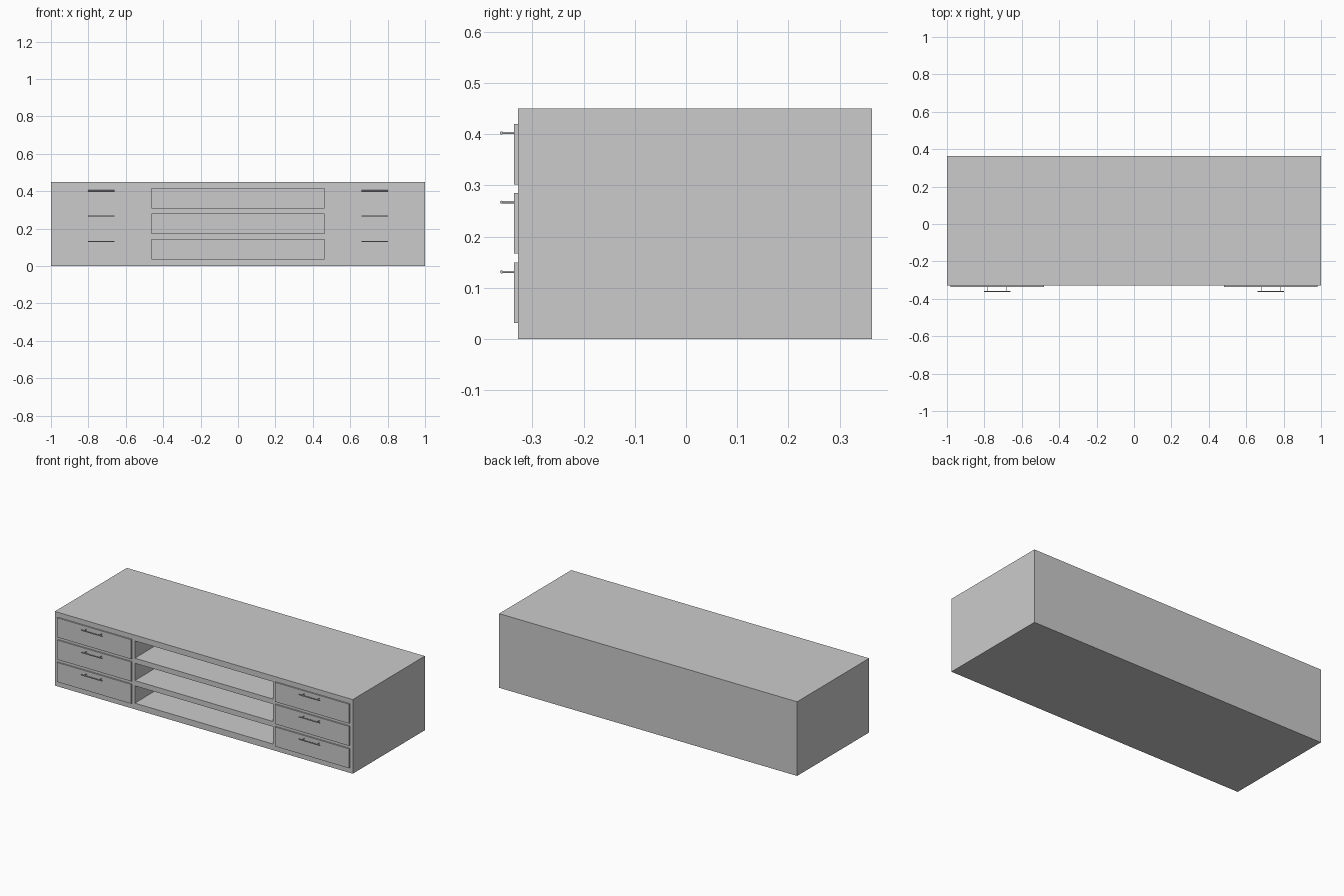
import bpy, bmesh, math
from mathutils import Matrix, Vector

if "Cube" in bpy.data.objects:
    bpy.data.objects.remove(bpy.data.objects["Cube"])

FRONT, BACK = -0.328, 0.363
HEIGHT = 0.45


def add_box(bm, x0, x1, y0, y1, z0, z1):
    size = Matrix.Diagonal((x1 - x0, y1 - y0, z1 - z0, 1))
    centre = Matrix.Translation(((x0 + x1) / 2, (y0 + y1) / 2, (z0 + z1) / 2))
    return bmesh.ops.create_cube(bm, size=1, matrix=centre @ size)["verts"]


def add_rod(bm, a, b, r, sides=12):
    a, b = Vector(a), Vector(b)
    d = b - a
    m = Matrix.Translation((a + b) / 2) @ d.to_track_quat("Z", "Y").to_matrix().to_4x4()
    bmesh.ops.create_cone(bm, cap_ends=True, segments=sides, radius1=r, radius2=r,
                          depth=d.length, matrix=m)


def finish(bm, name):
    mesh = bpy.data.meshes.new(name)
    bm.to_mesh(mesh)
    bm.free()
    obj = bpy.data.objects.new(name, mesh)
    bpy.context.collection.objects.link(obj)
    return obj


# Cabinet body
bm = bmesh.new()
add_box(bm, -1, 1, FRONT, BACK, 0, HEIGHT)
cabinet = finish(bm, "cabinet_body")

# Three open shelf compartments in the middle
bm = bmesh.new()
for z0 in (0.037, 0.174, 0.310):
    add_box(bm, -0.463, 0.463, FRONT - 0.05, BACK - 0.02, z0, z0 + 0.105)
cutter = finish(bm, "shelf_cutter")
cutter.hide_render = True
cutter.hide_set(True)
cut = cabinet.modifiers.new("shelves", "BOOLEAN")
cut.operation = "DIFFERENCE"
cut.solver = "EXACT"
cut.object = cutter

# Drawer fronts and bar handles on both sides
for side, s in (("left", -1), ("right", 1)):
    for i, z0 in enumerate((0.031, 0.167, 0.302)):
        xs = sorted((s * 0.482, s * 0.98))
        bm = bmesh.new()
        add_box(bm, xs[0], xs[1], -0.336, FRONT + 0.002, z0, z0 + 0.118)
        finish(bm, f"{side}_drawer_front_{i + 1}")

        z = (0.131, 0.267, 0.402)[i]
        x = s * 0.731
        bm = bmesh.new()
        add_rod(bm, (x - 0.07, -0.360, z), (x + 0.07, -0.360, z), 0.003)
        for dx in (-0.051, 0.051):
            add_rod(bm, (x + dx, -0.335, z), (x + dx, -0.360, z), 0.0022)
        handle = finish(bm, f"{side}_drawer_handle_{i + 1}")
        bpy.ops.object.select_all(action="DESELECT")
        handle.select_set(True)
        bpy.context.view_layer.objects.active = handle
        bpy.ops.object.shade_smooth_by_angle(angle=math.radians(40))
